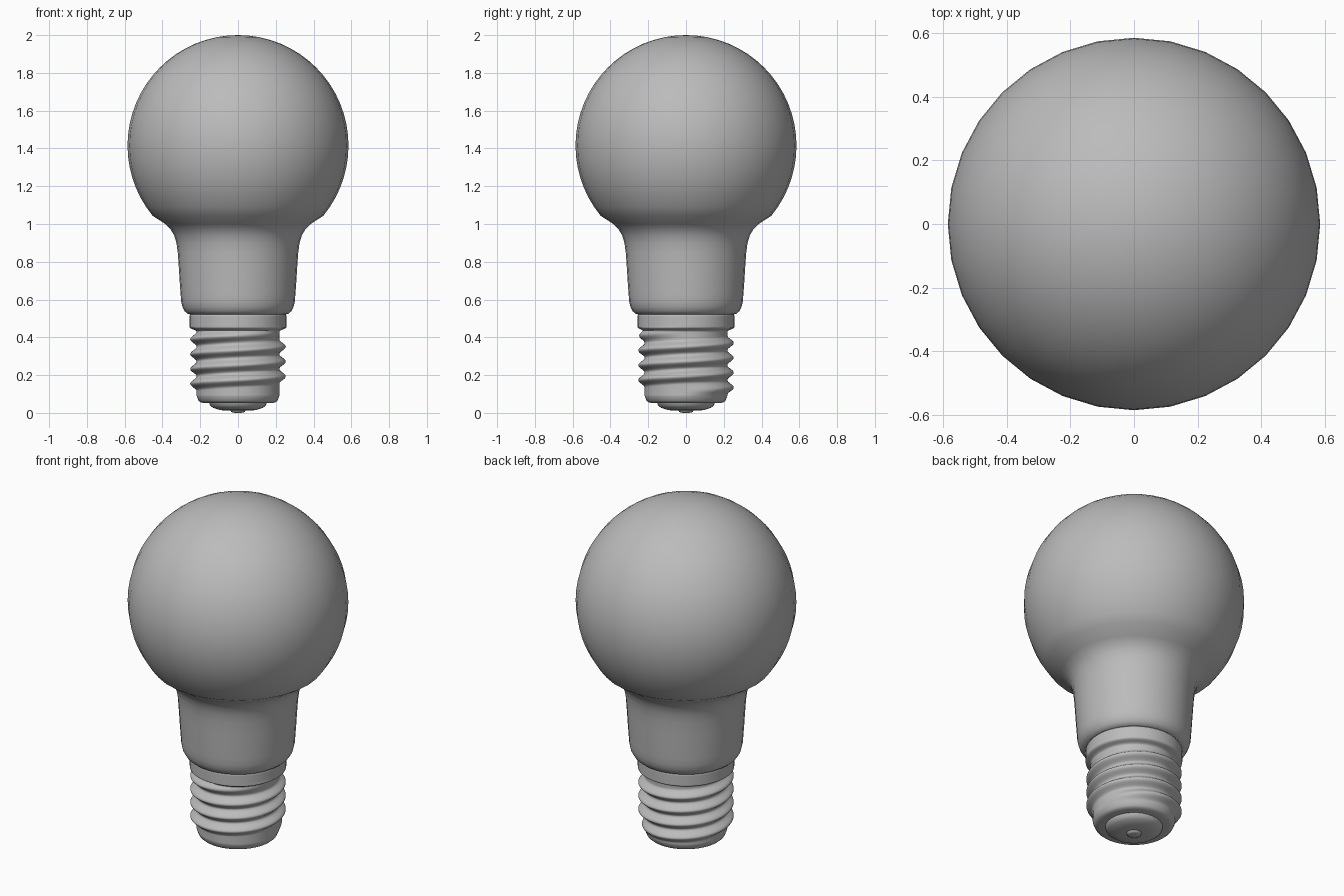
import bpy
import math

cube = bpy.data.objects.get("Cube")
if cube:
    bpy.data.objects.remove(cube, do_unlink=True)

grey = bpy.data.materials.new("plain_grey")
grey.use_nodes = True
COLOUR = (0.5, 0.5, 0.5, 1)
grey.diffuse_color = COLOUR
grey.node_tree.nodes["Principled BSDF"].inputs["Base Color"].default_value = COLOUR


def revolve(name, profile, segments, offset=None, angle=35):
    """Lathe (radius, z) points listed bottom to top; offset adds radius by (theta, z)."""
    verts, rings, faces = [], [], []
    for r, z in profile:
        start = len(verts)
        if r == 0:
            verts.append((0, 0, z))
            rings.append([start] * segments)
            continue
        for i in range(segments):
            t = math.tau * i / segments
            rr = r + (offset(t, z) if offset else 0)
            verts.append((rr * math.cos(t), rr * math.sin(t), z))
        rings.append(list(range(start, start + segments)))
    for low, high in zip(rings, rings[1:]):
        for i in range(segments):
            j = (i + 1) % segments
            quad = (low[i], low[j], high[j], high[i])
            faces.append(tuple(dict.fromkeys(quad)))
    mesh = bpy.data.meshes.new(name)
    mesh.from_pydata(verts, [], faces)
    mesh.materials.append(grey)
    obj = bpy.data.objects.new(name, mesh)
    bpy.context.collection.objects.link(obj)
    bpy.ops.object.select_all(action="DESELECT")
    obj.select_set(True)
    bpy.context.view_layer.objects.active = obj
    bpy.ops.object.shade_smooth_by_angle(angle=math.radians(angle))
    return obj


# Glass globe flowing into its tapered neck
R, CENTRE = 0.585, 1.415
neck = [(0.255, 0.522), (0.268, 0.525), (0.282, 0.538), (0.294, 0.56),
        (0.301, 0.59), (0.304, 0.63), (0.309, 0.7), (0.314, 0.78),
        (0.319, 0.85), (0.326, 0.9), (0.338, 0.94), (0.357, 0.972),
        (0.385, 1.0)]
globe = []
for i in range(25):
    a = math.radians(-45 + 135 * i / 24)
    globe.append((R * math.cos(a) if i < 24 else 0, CENTRE + R * math.sin(a)))
revolve("glass_bulb", neck + globe[1:], 32, angle=50)

# Screw shell with a rounded right-hand thread fading out at both ends
PITCH, START, TURNS, DEPTH = 0.0785, 0.115, 4.0, 0.034


def thread(theta, z):
    turn = theta / math.tau
    level = (z - START) / PITCH
    t = round(level - turn) + turn
    fade = max(0, min(1, t / 0.25, (TURNS - t) / 0.3))
    return DEPTH * fade * (0.5 + 0.5 * math.cos(math.tau * (level - t)))


def shell_radius(z):
    blend = max(0, min(1, (z - 0.432) / 0.02))
    return 0.219 + 0.037 * blend * blend * (3 - 2 * blend)


shell = [(0.15, 0.052), (0.185, 0.053), (0.2, 0.057), (0.209, 0.065), (0.215, 0.08)]
shell += [(shell_radius(z), z) for z in (0.09 + 0.005 * i for i in range(86))]
shell += [(0.252, 0.523), (0.24, 0.525)]
revolve("screw_shell", shell, 64, thread, 60)

# Insulating disc under the shell
revolve("base_insulator", [(0, 0.012), (0.07, 0.012), (0.1, 0.016), (0.13, 0.026),
                           (0.147, 0.038), (0.153, 0.054), (0, 0.058)], 32)

# Small button contact at the very bottom
revolve("bottom_contact", [(0, 0), (0.025, 0.001), (0.036, 0.005), (0.04, 0.014),
                           (0, 0.016)], 24, angle=50)
